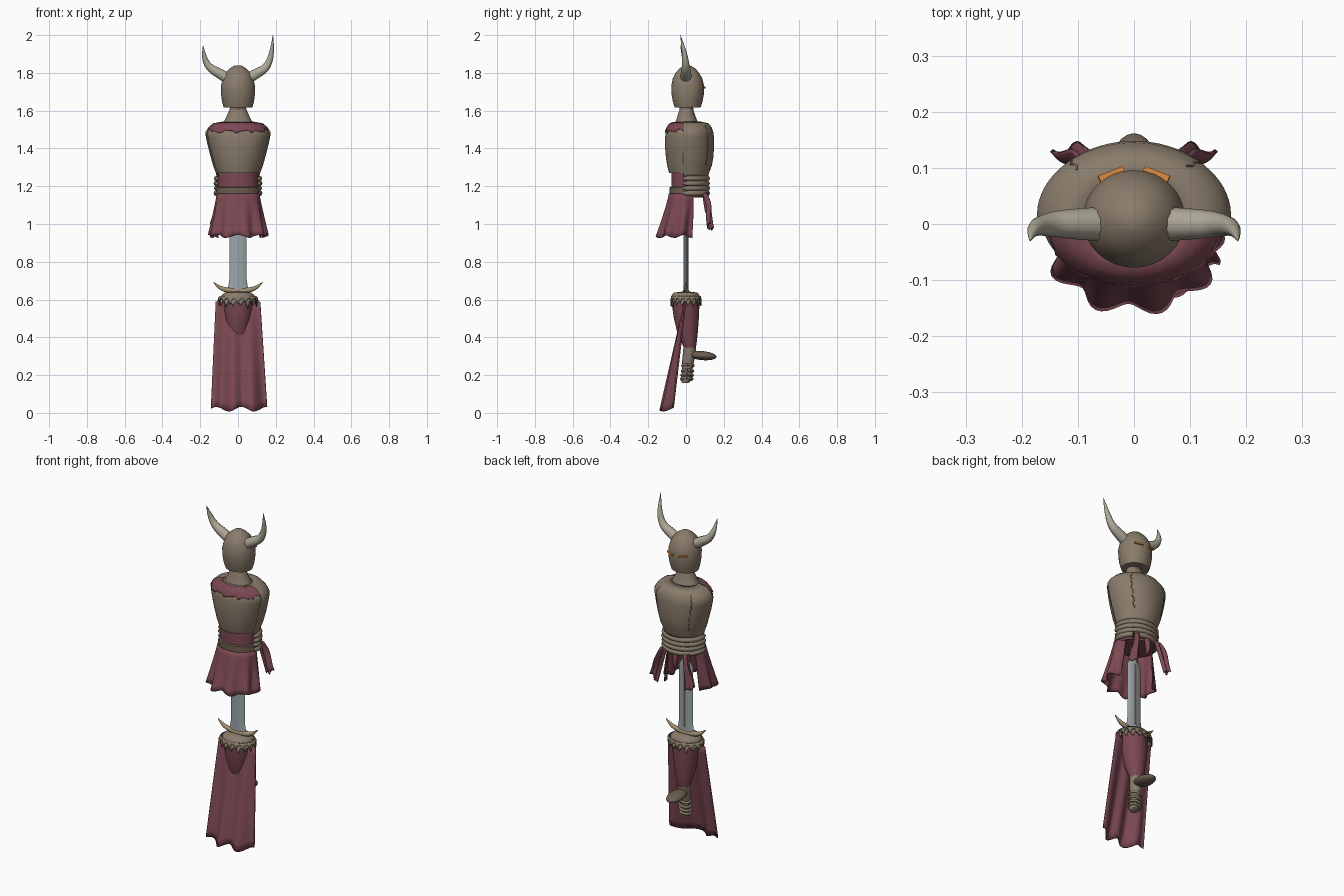
import bpy, bmesh, random
from math import sin, cos, pi, radians
from mathutils import Vector

if "Cube" in bpy.data.objects:
    bpy.data.objects.remove(bpy.data.objects["Cube"])

random.seed(4)

def mat(name, col):
    m = bpy.data.materials.new(name)
    m.diffuse_color = (*col, 1)
    m.use_nodes = True
    m.node_tree.nodes["Principled BSDF"].inputs["Base Color"].default_value = m.diffuse_color
    return m

TAN = mat("tan_leather", (0.25, 0.20, 0.145))
DARK = mat("dark_leather", (0.15, 0.11, 0.08))
RED = mat("maroon_cloth", (0.20, 0.065, 0.085))
STEEL = mat("steel", (0.33, 0.38, 0.40))
HORN = mat("horn", (0.42, 0.39, 0.31))
GOLD = mat("ochre", (0.36, 0.27, 0.16))
GLOW = mat("orange", (0.70, 0.25, 0.05))

def finish(ob, m, angle=45):
    ob.data.materials.clear()
    ob.data.materials.append(m)
    bpy.ops.object.select_all(action='DESELECT')
    ob.select_set(True)
    bpy.context.view_layer.objects.active = ob
    bpy.ops.object.shade_smooth_by_angle(angle=radians(angle))
    return ob

def grid(name, f, nu, nv, m, closed=False, solid=0.0, caps=False):
    """Surface from f(u, v); closed joins the u ends."""
    bm = bmesh.new()
    n = nu if closed else nu + 1
    rows = [[bm.verts.new(f(i / nu, j / nv)) for i in range(n)] for j in range(nv + 1)]
    for j in range(nv):
        for i in range(nu):
            k = (i + 1) % n
            bm.faces.new((rows[j][i], rows[j][k], rows[j + 1][k], rows[j + 1][i]))
    if caps:
        bm.faces.new(rows[0][::-1])
        bm.faces.new(rows[-1])
    bmesh.ops.recalc_face_normals(bm, faces=bm.faces)
    me = bpy.data.meshes.new(name)
    bm.to_mesh(me)
    bm.free()
    ob = bpy.data.objects.new(name, me)
    bpy.context.collection.objects.link(ob)
    if solid:
        md = ob.modifiers.new("thickness", 'SOLIDIFY')
        md.thickness = solid
        md.offset = 0
    return finish(ob, m)

def at(rings, t, th, off=0.0):
    """Point on stacked rings (z, half width, y min, y max) at height t (0..1)."""
    k = min(int(t * (len(rings) - 1)), len(rings) - 2)
    w = t * (len(rings) - 1) - k
    z, rx, a, b = [p + (q - p) * w for p, q in zip(rings[k], rings[k + 1])]
    return ((rx + off) * cos(th), (a + b) / 2 + ((b - a) / 2 + off) * sin(th), z)

def loft(name, rings, m, seg=32):
    return grid(name, lambda u, v: at(rings, v, 2 * pi * u), seg, len(rings) - 1, m, True, caps=True)

def tube(name, pts, radii, m, res=6):
    cu = bpy.data.curves.new(name, 'CURVE')
    cu.dimensions = '3D'
    cu.bevel_depth = 1
    cu.bevel_resolution = 3
    cu.use_fill_caps = True
    s = cu.splines.new('NURBS')
    s.points.add(len(pts) - 1)
    for p, c, r in zip(s.points, pts, radii):
        p.co = (*c, 1)
        p.radius = r
    s.order_u = 3
    s.use_endpoint_u = True
    s.resolution_u = res
    ob = bpy.data.objects.new(name, cu)
    bpy.context.collection.objects.link(ob)
    bpy.ops.object.select_all(action='DESELECT')
    ob.select_set(True)
    bpy.context.view_layer.objects.active = ob
    bpy.ops.object.convert(target='MESH')
    return finish(bpy.context.object, m)

# helmet, eye slits and horns
loft("helmet", [(1.618, .076, -.06, .078), (1.65, .085, -.07, .088), (1.69, .09, -.077, .095),
                (1.73, .091, -.078, .096), (1.77, .081, -.07, .086), (1.80, .067, -.056, .07),
                (1.822, .045, -.036, .05), (1.836, .024, -.015, .03), (1.84, .010, -.003, .015)], TAN)
for s, side in ((1, "right"), (-1, "left")):
    bpy.ops.mesh.primitive_cube_add(size=1, location=(s * .04, .089, 1.725), rotation=(0, s * -.12, s * -.38))
    eye = bpy.context.object
    eye.name = side + "_eye_slit"
    eye.scale = (.048, .012, .009)
    finish(eye, GLOW)
    top = 2.0 if s > 0 else 1.945
    k = top - 1.84
    tube(side + "_horn", [(s * .06, 0, 1.775), (s * .105, 0, 1.80), (s * .155, 0, 1.83),
                          (s * .182, -.008, 1.84 + k * .45), (s * .185, -.03, top)],
         [.030, .028, .021, .013, .001], HORN, 8)

# neck
loft("neck", [(1.52, .05, -.04, .045), (1.635, .04, -.033, .037)], DARK)
loft("neck_collar", [(1.525, .085, -.063, .072), (1.55, .07, -.052, .058), (1.60, .047, -.036, .04),
                     (1.612, .044, -.033, .037)], TAN)

# torso: back shell, overlapping chest shell, cloth collar, side seams
T = [(1.27, .110, -.090, .115), (1.31, .125, -.100, .130), (1.36, .139, -.107, .139),
     (1.41, .152, -.111, .141), (1.46, .163, -.111, .141), (1.485, .166, -.107, .138),
     (1.508, .152, -.100, .130), (1.53, .128, -.086, .115), (1.54, .075, -.060, .070)]
loft("torso", T, TAN, 48)
grid("chest_shell", lambda u, v: at([(1.25, .106, -.085, .11)] + T, v, radians(-14 + 208 * u), .004),
     40, 9, TAN, solid=.006)
jag = [random.uniform(-.05, .05) for _ in range(41)]
grid("cloth_collar", lambda u, v: at(T, .64 + .1 * abs(2 * u - 1) ** 2 + (1 - v) * jag[round(u * 40)]
                                     + v * (.34 - .1 * abs(2 * u - 1) ** 2),
                                     radians(168 + 204 * u), .004), 40, 6, RED, solid=.003)
for a, side in ((48, "right"), (132, "left")):
    pts = [at(T, .12 + .7 * i / 12, radians(a + 2.5 * (-1) ** i), .007) for i in range(13)]
    tube(side + "_chest_seam", pts, [.0022] * 13, DARK, 2)

# waist, belt and rope wraps
loft("waist_cloth", [(1.14, .108, -.078, .098), (1.28, .104, -.078, .098)], RED)
loft("belt", [(1.153, .112, -.080, .10), (1.157, .116, -.087, .104), (1.193, .114, -.087, .104),
              (1.197, .110, -.080, .10)], DARK)
for i, z in enumerate((1.163, 1.189, 1.215, 1.241)):
    arc = [radians(-14 + 208 * j / 16) for j in range(17)]
    tube("rope_wrap_%d" % i, [((.116 - .002 * (i % 2)) * cos(t), .01 + .103 * sin(t), z) for t in arc],
         [.008] + [.0145] * 15 + [.008], TAN, 3)

# skirt open at +y, and two hanging tails
def skirt(u, v):
    t = radians(142 + 256 * u)
    w = 1 + v * .10 * sin(9 * t + .6)
    return ((.110 + .036 * v) * w * cos(t), -.01 - .028 * v ** 1.3 + (.078 + .035 * v) * w * sin(t),
            1.16 - .225 * v + .008 * v * sin(7 * t))
grid("skirt", skirt, 72, 8, RED, solid=.006)
for s, side in ((1, "right"), (-1, "left")):
    grid(side + "_sash_tail", lambda u, v: (s * (.055 + .035 * v + (.035 + .022 * v) * u),
         .10 + .035 * v + .012 * sin(7 * u) + .012 * sin(5 * v) * u,
         1.165 - (.20 - .03 * u) * v + .01 * v * sin(9 * u)), 14, 10, RED, solid=.007)
tube("centre_sash_tail", [(0, .10, 1.165), (-.01, .112, 1.11), (0, .105, 1.06)], [.015, .02, .004], RED)

# blade with fuller, curved guard
def blade(u, v):
    z = .64 + .47 * v
    w = .045 + .014 * max(0, 1 - v * 5) ** 2 if v < .85 else .045 * max(.05, (1 - v) / .15)
    t = 2 * pi * u
    return (w * cos(t), .012 * sin(t), z)
grid("blade", blade, 8, 20, STEEL, True, caps=True)
for s in (-1, 1):
    bpy.ops.mesh.primitive_cube_add(size=1, location=(0, s * .0115, .86))
    bpy.context.object.name = "blade_fuller"
    bpy.context.object.scale = (.012, .003, .36)
    finish(bpy.context.object, DARK if s > 0 else STEEL)
tube("guard", [(-.13, 0, .692), (-.10, 0, .662), (-.05, 0, .648), (0, 0, .645), (.05, 0, .648),
               (.10, 0, .662), (.13, 0, .692)], [.002, .011, .015, .016, .015, .011, .002], GOLD)

# ragged leather cuff on top of the leg
C = [(.642, .02, -.02, .02), (.637, .07, -.063, .06), (.622, .088, -.076, .072), (.600, .090, -.077, .073)]
loft("leg_cap", C[::-1], TAN)
for k, (z, r) in enumerate(((.602, .092), (.618, .096))):
    tip = [random.uniform(.03, .05) if i % 3 == 1 else .012 for i in range(48)]
    grid("ragged_cuff_%d" % k, lambda u, v: ((r + .010 * v) * cos(2 * pi * u), (.077 + .003 * v) * sin(2 * pi * u),
         z - v * tip[(round(u * 48) + k) % 48]), 48, 2, TAN, True, solid=.004)

# leg, boot shaft, foot and wraps
loft("leg", [(.335, .034, -.008, .050), (.36, .042, -.018, .055), (.42, .055, -.045, .062),
             (.50, .068, -.064, .068), (.57, .076, -.074, .071), (.62, .076, -.072, .069)], RED)
loft("boot_shaft", [(.158, .022, -.020, .010), (.165, .027, -.024, .022), (.22, .027, -.022, .032),
                    (.28, .030, -.020, .044), (.345, .038, -.014, .054)], TAN)
bpy.ops.mesh.primitive_uv_sphere_add(segments=24, ring_count=12, radius=1, location=(0, .088, .303),
                                     rotation=(radians(-5), 0, 0))
bpy.context.object.name = "foot"
bpy.context.object.scale = (.045, .074, .024)
finish(bpy.context.object, DARK)
for i, z in enumerate((.18, .20, .222, .25)):
    ring = [2 * pi * j / 12 for j in range(13)]
    tube("boot_wrap_%d" % i, [(.031 * cos(t), .004 + .002 * i + .030 * sin(t), z + .006 * cos(t)) for t in ring],
         [.007] * 13, TAN, 3)

# cape hanging behind the leg
def cape(u, v):
    s = 2 * u - 1
    return (s * (.118 + .03 * v) + .006 * v,
            -.004 - .072 * v - .048 * v * cos(pi * s / 2) + .014 * (v + .15) * sin(8.5 * s + .5),
            .588 - .568 * v + .012 * v * sin(7 * s + 1))
grid("cape", cape, 48, 14, RED, solid=.008)
